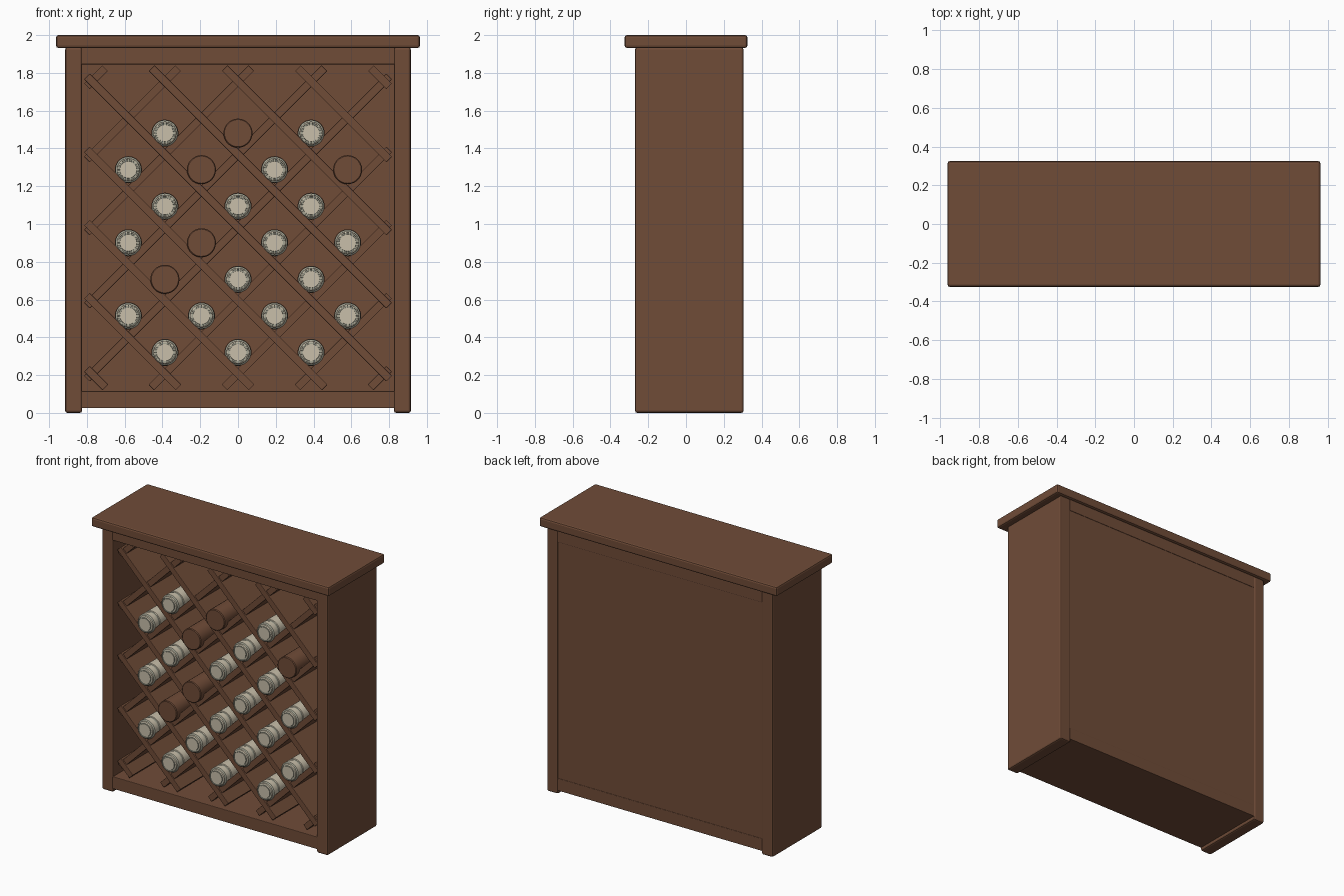
import bpy, bmesh, math
from mathutils import Matrix, Vector

cube = bpy.data.objects.get("Cube")
if cube:
    bpy.data.objects.remove(cube, do_unlink=True)


def material(name, rgb):
    m = bpy.data.materials.new(name)
    m.use_nodes = True
    m.diffuse_color = (*rgb, 1)
    m.node_tree.nodes["Principled BSDF"].inputs["Base Color"].default_value = (*rgb, 1)
    return m


WOOD = material("brown wood", (0.162, 0.072, 0.039))
CREAM = material("cream cap", (0.58, 0.52, 0.40))
GREY = material("grey green rim", (0.38, 0.38, 0.30))


def link(name, mesh, *mats):
    obj = bpy.data.objects.new(name, mesh)
    bpy.context.collection.objects.link(obj)
    for m in mats:
        mesh.materials.append(m)
    return obj


def box(name, lo, hi, bevel=0.0, turn=0.0):
    """Box between two corners, turned about y around its own centre."""
    lo, hi = Vector(lo), Vector(hi)
    size = hi - lo
    bm = bmesh.new()
    bmesh.ops.create_cube(bm, size=1, matrix=Matrix.Diagonal((*size, 1)))
    mesh = bpy.data.meshes.new(name)
    bm.to_mesh(mesh)
    bm.free()
    obj = link(name, mesh, WOOD)
    obj.location = (lo + hi) / 2
    obj.rotation_euler.y = turn
    if bevel:
        mod = obj.modifiers.new("rounded edges", "BEVEL")
        mod.width, mod.segments = bevel, 2
    return obj


def lathe(name, profile, x, z, mats, rule, sides=28):
    """Spin (radius, y) points around a y axis through x, z."""
    bm = bmesh.new()
    rings = []
    for r, y in profile:
        rings.append([bm.verts.new((r * math.cos(a), y, r * math.sin(a)))
                      for a in (2 * math.pi * i / sides for i in range(sides))])
    for k in range(len(rings) - 1):
        for i in range(sides):
            j = (i + 1) % sides
            f = bm.faces.new((rings[k][i], rings[k][j], rings[k + 1][j], rings[k + 1][i]))
            f.material_index = rule(k)
            f.smooth = abs(profile[k][0] - profile[k + 1][0]) < 0.001
    bm.faces.new(rings[0])
    bm.faces.new(rings[-1])
    bmesh.ops.recalc_face_normals(bm, faces=bm.faces)
    for e in bm.edges:
        if len(e.link_faces) == 2 and e.calc_face_angle() > 0.6:
            e.smooth = False
    mesh = bpy.data.meshes.new(name)
    bm.to_mesh(mesh)
    bm.free()
    link(name, mesh, *mats).location = (x, 0, z)


# Cabinet shell
box("top_slab", (-0.963, -0.325, 1.932), (0.963, 0.325, 2.0), 0.012)
for side, s in (("left", 1), ("right", -1)):
    a, b = sorted((s * 0.825, s * 0.915))
    box(side + "_side_panel", (a, -0.27, 0), (b, 0.305, 1.935), 0.012)
box("bottom_board", (-0.83, -0.268, 0.025), (0.83, 0.303, 0.115), 0.004)
box("top_board", (-0.83, -0.268, 1.845), (0.83, 0.303, 1.935), 0.004)
box("back_panel", (-0.83, 0.27, 0.06), (0.83, 0.300, 1.9))

# Diagonal shelf planks, both ways, trimmed to the opening
PITCH, BASE = 0.387, 0.207
X0, Z0, Z1, HALF = 0.80, 0.135, 1.825, 0.021
for name, s, front in (("falling_plank", -1, -0.235), ("rising_plank", 1, -0.225)):
    for k in range(-3, 8):
        c = BASE + PITCH * k                      # centre line z = c + s * x
        xs = sorted(((Z0 - c) / s, (Z1 - c) / s))
        a, b = max(xs[0], -X0), min(xs[1], X0)
        if b - a < 0.04:
            continue
        mx, half = (a + b) / 2, (b - a) / math.sqrt(2)
        mz = c + s * mx
        box(name, (mx - half, front, mz - HALF), (mx + half, 0.272, mz + HALF),
            0.003, -s * math.pi / 4)

# Stored bottles: column numbers for each row, from the bottom
STEP, FIRST = 0.1935, 0.32
capped = [(-2, 0, 2), (-3, -1, 1, 3), (0, 2), (-3, 1, 3), (-2, 0, 2), (-3, 1), (-2, 2)]
plain = [(), (), (-2,), (-1,), (), (-1, 3), (0,)]
cap = [(0.045, -0.25), (0.046, -0.244), (0.053, -0.244), (0.054, -0.25), (0.060, -0.247),
       (0.061, -0.236), (0.069, -0.230), (0.069, -0.19), (0.065, -0.186),
       (0.065, -0.172), (0.069, -0.168), (0.069, -0.04)]
for row in range(len(capped)):
    z = FIRST + STEP * row
    for col in capped[row]:
        lathe("bottle_cap", cap, col * STEP, z, (CREAM, GREY),
              lambda k: 1 if k in (0, 1, 2, 5, 8) else 0)
    for col in plain[row]:
        lathe("bottle_base", [(0.072, -0.265), (0.077, -0.26), (0.077, -0.02)],
              col * STEP, z, (WOOD,), lambda k: 0)
    for col in capped[row]:
        lathe("bottle_body", [(0.06, -0.05), (0.072, -0.03), (0.072, 0.25)],
              col * STEP, z, (WOOD,), lambda k: 0)
